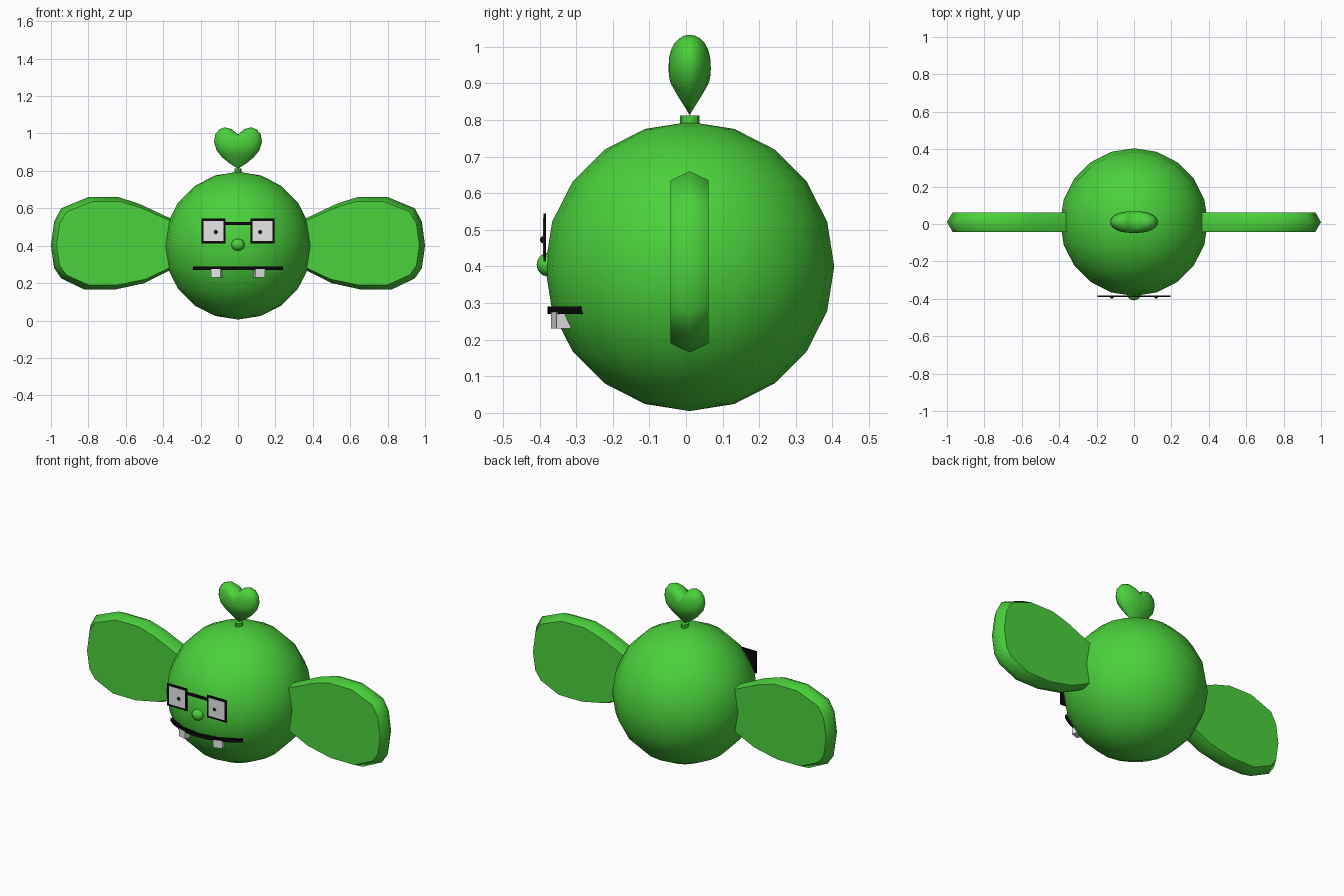
import bpy, bmesh
from math import sin, cos, pi, radians, sqrt
from mathutils import Matrix, Vector

if "Cube" in bpy.data.objects:
    bpy.data.objects.remove(bpy.data.objects["Cube"])


def material(name, color):
    m = bpy.data.materials.new(name)
    m.use_nodes = True
    m.diffuse_color = (*color, 1)
    bsdf = next(n for n in m.node_tree.nodes if n.type == 'BSDF_PRINCIPLED')
    bsdf.inputs["Base Color"].default_value = (*color, 1)
    return m


GREEN = material("leaf green", (0.07, 0.64, 0.045))
BLACK = material("black", (0.003, 0.003, 0.003))
WHITE = material("off white", (0.8, 0.8, 0.8))
CENTRE = Vector((0, 0.01, 0.4))
RADIUS = 0.395


def finish(name, bm, mat, smooth=False):
    bmesh.ops.recalc_face_normals(bm, faces=bm.faces)
    if smooth:
        for f in bm.faces:
            f.smooth = True
    mesh = bpy.data.meshes.new(name)
    bm.to_mesh(mesh)
    bm.free()
    mesh.materials.append(mat)
    ob = bpy.data.objects.new(name, mesh)
    bpy.context.collection.objects.link(ob)
    return ob


def box(name, loc, size, mat, turn=0):
    bm = bmesh.new()
    bmesh.ops.create_cube(bm, size=1, matrix=Matrix.Translation(loc)
                          @ Matrix.Rotation(turn, 4, 'Z') @ Matrix.Diagonal((*size, 1)))
    return finish(name, bm, mat)


def ball(name, loc, size, mat, segs=20, rings=10):
    bm = bmesh.new()
    bmesh.ops.create_uvsphere(bm, u_segments=segs, v_segments=rings, radius=1,
                              matrix=Matrix.Translation(loc) @ Matrix.Diagonal((*size, 1)))
    return finish(name, bm, mat, True)


def surface_y(x, z):
    """Front of the body at the given x and z."""
    return CENTRE.y - sqrt(RADIUS ** 2 - x ** 2 - (z - CENTRE.z) ** 2)


# Body and nose
ball("body", CENTRE, (RADIUS,) * 3, GREEN)
ball("nose", (0, -0.378, 0.405), (0.036, 0.03, 0.032), GREEN, 12, 8)

# Wings: an outline with two inset flat faces and a ridged rim
OUTLINE = [(0.36, 0.545), (0.53, 0.625), (0.64, 0.66), (0.80, 0.66), (0.945, 0.6),
           (0.983, 0.53), (1.0, 0.40), (0.983, 0.28), (0.945, 0.225), (0.82, 0.165),
           (0.66, 0.165), (0.50, 0.20), (0.36, 0.27)]


def wing(name, side):
    bm = bmesh.new()
    loops = []
    for y, sx, sz in ((-0.042, 0.953, 0.9), (0.01, 1, 1), (0.062, 0.953, 0.9)):
        loops.append([bm.verts.new((side * (0.36 + (x - 0.36) * sx), y, 0.412 + (z - 0.412) * sz))
                      for x, z in OUTLINE])
    n = len(OUTLINE)
    for a, b in zip(loops, loops[1:]):
        for i in range(n):
            j = (i + 1) % n
            f = bm.faces.new((a[i], a[j], b[j], b[i]))
            f.smooth = i < n - 1
    for loop in (loops[0], loops[-1]):
        cap = bm.faces.new(loop)
        for e in cap.edges:
            e.smooth = False
    return finish(name, bm, GREEN)


wing("left_wing", 1)
wing("right_wing", -1)

# Heart crest on a short stem
HEART = [(0, 0.812), (0.045, 0.84), (0.085, 0.873), (0.115, 0.91), (0.128, 0.955),
         (0.122, 0.995), (0.1, 1.022), (0.07, 1.033), (0.035, 1.024), (0, 0.995)]
heart_loop = HEART + [(-x, z) for x, z in HEART[-2:0:-1]]
bm = bmesh.new()
rows = []
STEPS = 12
MID = 0.94
for k in range(1, STEPS):
    t = pi * k / STEPS
    s = sin(t) ** 0.8
    row = []
    for x, z in heart_loop:
        h = MID + (z - MID) * s
        taper = min(1, max(0, (h - 0.812) / 0.1)) ** 0.7
        row.append(bm.verts.new((x * s, CENTRE.y - 0.058 * cos(t) * taper, h)))
    rows.append(row)
for a, b in zip(rows, rows[1:]):
    for i in range(len(a)):
        j = (i + 1) % len(a)
        bm.faces.new((a[i], a[j], b[j], b[i]))
for row, y in ((rows[0], -0.058), (rows[-1], 0.058)):
    pole = bm.verts.new((0, CENTRE.y + y, MID))
    for i in range(len(row)):
        bm.faces.new((row[i], row[(i + 1) % len(row)], pole))
bmesh.ops.remove_doubles(bm, verts=bm.verts, dist=0.0005)
finish("heart_crest", bm, GREEN, True)

bm = bmesh.new()
bmesh.ops.create_cone(bm, cap_ends=True, segments=10, radius1=0.022, radius2=0.022, depth=0.03,
                      matrix=Matrix.Translation((0, CENTRE.y, 0.797)) @ Matrix.Diagonal((0.9, 1.2, 1, 1)))
finish("crest_stem", bm, GREEN)

# Glasses: solid dark plates with pale lenses and pupils
for side, label in ((1, "left"), (-1, "right")):
    box(label + "_glasses_frame", (side * 0.131, -0.386, 0.479), (0.13, 0.006, 0.132), BLACK)
    box(label + "_lens", (side * 0.131, -0.389, 0.479), (0.106, 0.004, 0.108), WHITE)
    ball(label + "_pupil", (side * 0.118, -0.391, 0.473), (0.01, 0.008, 0.01), BLACK, 10, 6)
    # Teeth hang under the mouth and turn with the body
    box(label + "_tooth", (side * 0.113, surface_y(0.113, 0.255) - 0.002, 0.253),
        (0.052, 0.04, 0.046), WHITE, side * radians(17))
box("glasses_bridge", (0, -0.386, 0.518), (0.15, 0.006, 0.016), BLACK)

# Mouth: a square bar wrapped around the body
bm = bmesh.new()
previous = None
for k in range(17):
    x = -0.232 + 0.464 * k / 16
    y = surface_y(x, 0.28)
    out = Vector((x, y - CENTRE.y, 0)).normalized()
    ring = [bm.verts.new(Vector((x, y, 0.28)) + out * o + Vector((0, 0, h)))
            for o, h in ((-0.012, -0.01), (0.012, -0.01), (0.012, 0.01), (-0.012, 0.01))]
    if previous:
        for i in range(4):
            j = (i + 1) % 4
            bm.faces.new((previous[i], previous[j], ring[j], ring[i]))
    if k in (0, 16):
        bm.faces.new(ring)
    previous = ring
finish("mouth", bm, BLACK)
